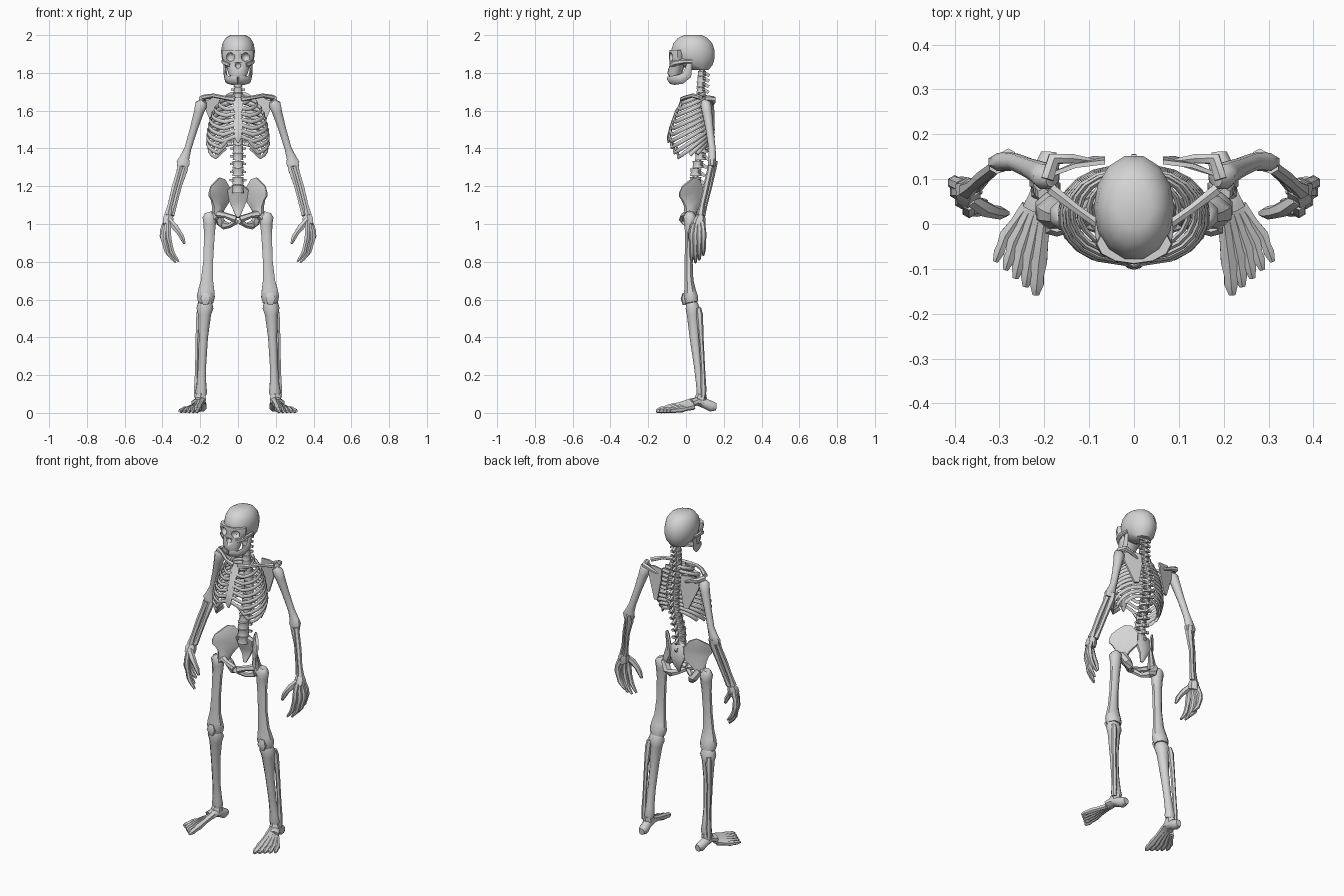
import bpy, bmesh, math
from mathutils import Vector

mat = bpy.data.materials.new("bone_grey")
mat.diffuse_color = (0.66, 0.66, 0.66, 1)


def finish(name, bm, mirror=False, angle=50):
    bmesh.ops.recalc_face_normals(bm, faces=bm.faces)
    me = bpy.data.meshes.new(name)
    bm.to_mesh(me)
    bm.free()
    me.materials.append(mat)
    ob = bpy.data.objects.new(name, me)
    bpy.context.collection.objects.link(ob)
    bpy.ops.object.select_all(action='DESELECT')
    ob.select_set(True)
    bpy.context.view_layer.objects.active = ob
    bpy.ops.object.shade_smooth_by_angle(angle=math.radians(angle))
    if mirror:
        ob.modifiers.new("mirror", 'MIRROR').use_mirror_merge = False
    return ob


def loft(bm, rings):
    vs = [[bm.verts.new(p) for p in r] for r in rings]
    n = len(vs[0])
    for a, b in zip(vs, vs[1:]):
        for k in range(n):
            bm.faces.new((a[k], a[(k + 1) % n], b[(k + 1) % n], b[k]))
    bm.faces.new(vs[0])
    bm.faces.new(vs[-1])


def tube(bm, pts, ref=(0, 1, 0), sides=6):
    """Loft ellipses along points (x, y, z, radius across, radius along ref)."""
    c = [Vector(p[:3]) for p in pts]
    ref = Vector(ref)
    rings = []
    for i, p in enumerate(pts):
        t = (c[min(i + 1, len(c) - 1)] - c[max(i - 1, 0)]).normalized()
        u = ref.cross(t).normalized()
        v = t.cross(u)
        rb = p[4] if len(p) > 4 else p[3]
        rings.append([c[i] + u * p[3] * math.cos(a) + v * rb * math.sin(a)
                      for a in (2 * math.pi * (k + .5) / sides for k in range(sides))])
    loft(bm, rings)


def bone(name, *paths, ref=(0, 1, 0), sides=6, mirror=True):
    bm = bmesh.new()
    for p in paths:
        tube(bm, p, ref, sides)
    return finish(name, bm, mirror)


def stacked(name, levels, sides=14):
    """Loft of level ovals: (z, front y, back y, half width)."""
    bm = bmesh.new()
    loft(bm, [[(w * math.cos(a), (f + b) / 2 + (b - f) / 2 * math.sin(a), z)
               for a in (2 * math.pi * k / sides for k in range(sides))]
              for z, f, b, w in levels])
    return finish(name, bm)


# Skull: cranium and face with hollow eyes and nose
cranium = stacked("cranium", [(2.0, -.01, .085, .04), (1.985, -.045, .115, .066),
    (1.955, -.07, .143, .083), (1.915, -.083, .155, .09), (1.88, -.075, .155, .086),
    (1.845, -.045, .145, .074), (1.815, .02, .12, .05)])
face = stacked("face", [(1.92, -.088, .0, .083), (1.895, -.09, .0, .086), (1.86, -.088, .0, .077),
    (1.83, -.092, -.01, .06), (1.8, -.098, -.02, .052), (1.785, -.094, -.03, .046)], 12)
bm = bmesh.new()
for x, z, r in ((-.041, 1.884, .025), (.041, 1.884, .025), (0, 1.84, .016)):
    g = bmesh.ops.create_icosphere(bm, subdivisions=2, radius=r)
    for v in g["verts"]:
        v.co = Vector((x + v.co.x, -.09 + v.co.y * 1.5, z + v.co.z))
cutter = finish("socket_cutter", bm)
cutter.hide_render = True
cutter.hide_set(True)
for ob in (cranium, face):
    m = ob.modifiers.new("sockets", 'BOOLEAN')
    m.operation = 'DIFFERENCE'
    m.object = cutter
bone("cheekbone", [(.04, -.074, 1.842, .014), (.066, -.054, 1.853, .016),
     (.079, -.02, 1.86, .01, .013), (.077, .035, 1.86, .008, .01)], ref=(0, 0, 1))
bone("jaw", [(.07, .02, 1.85, .008, .014), (.067, .006, 1.79, .009, .024),
     (.06, -.025, 1.767, .011, .026), (.042, -.068, 1.76, .012, .026),
     (0, -.085, 1.759, .012, .026)], ref=(0, -.6, .8))
stacked("teeth", [(1.795, -.092, -.03, .044), (1.765, -.088, -.03, .042)], 10)

# Spine: vertebral bodies with rear and side processes
spine = [(1.82, .085), (1.74, .078), (1.68, .08), (1.6, .1), (1.5, .108),
         (1.4, .085), (1.3, .052), (1.18, .05)]


def spine_y(z):
    for (z0, y0), (z1, y1) in zip(spine, spine[1:]):
        if z >= z1:
            return y0 + (y1 - y0) * (z0 - z) / (z0 - z1)
    return spine[-1][1]


bm = bmesh.new()
z = 1.81
while z > 1.19:
    k = (1.81 - z) / .62
    h, r, y = .028 + .018 * k, .024 + .01 * k, spine_y(z)
    tube(bm, [(0, y, z, r), (0, y, z - h * .45, r * .88), (0, y, z - h * .92, r)], sides=8)
    tube(bm, [(0, y + r * .6, z - h * .4, .011, .013), (0, y + r + .016, z - h * .9, .008, .012)],
         ref=(0, 0, 1), sides=4)
    for s in (-1, 1):
        tube(bm, [(s * .01, y + r * .5, z - h * .4, .011), (s * (r + .01), y + r * .7, z - h * .4, .008)],
             ref=(0, 0, 1), sides=4)
    z -= h
tube(bm, [(0, y, z, .016) for z, y in spine])
finish("spine", bm)

# Ribs: sloping arcs that rise again to the breastbone
widths = [.065, .1, .122, .137, .147, .154, .16, .163, .163, .155, .14, .12]
fronts = [-.02, -.04, -.055, -.066, -.076, -.084, -.088, -.088, -.08, -.07, -.05, -.03]
ends = [.86] * 7 + [.84, .8, .74, .55, .42]
bm = bmesh.new()
for i, (w, yf, e) in enumerate(zip(widths, fronts, ends)):
    zb, drop = 1.69 - .024 * i, .05 + .0105 * min(i, 9)
    yb = spine_y(zb) + .02
    pts = []
    for k in range(9):
        a = math.pi * (.06 + (e - .06) * k / 8)
        pts.append((w * math.sin(a) ** .8, (yb + yf) / 2 + (yb - yf) / 2 * math.cos(a),
                    zb - drop * (1 - math.cos(a)) / 2, .007, .011))
    if i < 7:
        pts.append((.015, yf, 1.645 - .03 * i, .007, .011))
    elif i < 10:
        x, y, zz = pts[-1][:3]
        pts.append((x * .55, y - .008, zz + .05, .006, .01))
    tube(bm, pts, ref=(0, 0, 1))
finish("ribs", bm, True)
bone("breastbone", [(0, -.015, 1.67, .026, .009), (0, -.033, 1.62, .032, .01), (0, -.05, 1.595, .024, .009),
     (0, -.08, 1.51, .029, .009), (0, -.094, 1.455, .018, .008), (0, -.092, 1.43, .006, .005)], mirror=False)

# Shoulder girdle
bone("collarbone", [(.015, -.02, 1.66, .015), (.07, -.008, 1.668, .011), (.13, .035, 1.68, .011),
     (.185, .078, 1.67, .014)], ref=(0, 0, 1))
bm = bmesh.new()
loft(bm, [[(x, y + d, z) for x, y, z in ((.065, .133, 1.665), (.13, .125, 1.67), (.185, .105, 1.645),
     (.165, .112, 1.59), (.115, .135, 1.47), (.09, .142, 1.475), (.065, .14, 1.6))] for d in (0, .01)])
finish("shoulder_blade", bm, True, 30)
bone("shoulder_ridge", [(.09, .14, 1.63, .006), (.14, .146, 1.65, .012), (.18, .145, 1.662, .016),
     (.193, .1, 1.665, .016)], ref=(0, 0, 1))

# Arms
bone("upper_arm", [(.182, .1, 1.65, .018), (.195, .105, 1.632, .034, .03), (.208, .112, 1.59, .028),
     (.235, .125, 1.5, .022), (.265, .138, 1.4, .02), (.283, .14, 1.35, .028, .021),
     (.29, .138, 1.325, .038, .022), (.293, .136, 1.305, .031, .02)], sides=8)
bone("forearm",
     [(.28, .152, 1.335, .017), (.282, .14, 1.295, .021), (.31, .125, 1.2, .014),
      (.335, .1, 1.1, .013), (.352, .085, 1.045, .017)],
     [(.306, .13, 1.305, .019), (.312, .125, 1.28, .015), (.338, .105, 1.19, .016),
      (.36, .085, 1.1, .014), (.373, .075, 1.045, .02)])
bone("wrist", [(.365, .08, 1.045, .024, .022), (.37, .075, 1.025, .032, .03), (.372, .065, .995, .028, .036)])
knuckles = [(.368, .03, .935), (.384, .05, .922), (.396, .071, .925), (.4, .092, .938)]
bm = bmesh.new()
for i, (x, y, z) in enumerate(knuckles):
    tip = (.80, .795, .81, .835)[i]
    tube(bm, [(.368 + .005 * i, .046 + .013 * i, 1.01, .016), (x, y, z + .03, .014), (x, y, z, .017),
              (x - .008, y, z - .035, .013), (x - .018, y, .4 * z + .6 * tip, .014),
              (x - .034, y, .2 * z + .8 * tip, .011), (x - .054, y, tip, .006)])
tube(bm, [(.365, .055, 1.02, .016), (.335, .035, .985, .019), (.312, .027, .955, .015),
          (.297, .025, .93, .015), (.283, .024, .895, .007)])
finish("fingers", bm, True)

# Pelvis
bone("hip_wing", [(.112, .02, 1.045, .028, .032), (.105, .026, 1.085, .022, .046), (.094, .032, 1.125, .014, .077),
     (.099, .027, 1.17, .011, .092), (.112, .018, 1.202, .012, .08), (.122, .01, 1.222, .008, .048)],
     ref=(.66, -.75, 0), sides=8)
bone("pubic_arch",
     [(.115, .012, 1.055, .022), (.065, -.012, 1.045, .015), (.012, -.018, 1.025, .02)],
     [(.115, .035, 1.055, .024), (.092, .052, 1.01, .024), (.072, .045, .993, .023), (.045, .01, .992, .014),
      (.008, -.014, 1.015, .017)], ref=(.2, .3, 1))
bone("sacrum", [(0, .055, 1.2, .035, .026), (0, .066, 1.18, .06, .025), (0, .08, 1.12, .05, .018),
     (0, .082, 1.075, .028, .013), (0, .065, 1.035, .009, .009)], sides=8, mirror=False)

# Legs
bone("thigh_bone", [(.158, .02, 1.062, .018, .022), (.152, .02, 1.04, .039, .036), (.15, .02, 1.0, .035, .03),
     (.152, .017, .93, .03, .024), (.158, .014, .8, .028, .023), (.164, .016, .7, .035, .025),
     (.168, .021, .65, .046, .033), (.17, .025, .615, .051, .041), (.171, .03, .585, .043, .037)], sides=8)
bone("thigh_ball", [(.15, .02, 1.02, .026), (.12, .018, 1.05, .027), (.1, .018, 1.06, .023)], ref=(0, 0, 1))
bone("kneecap", [(.172, -.01, .635, .015, .008), (.172, -.014, .605, .03, .014), (.173, -.009, .572, .014, .008)])
bone("shin_bone", [(.174, .03, .583, .04, .032), (.175, .035, .555, .048, .04), (.177, .037, .52, .037, .035),
     (.183, .045, .4, .026, .028), (.19, .062, .25, .023, .022), (.193, .076, .15, .027, .024),
     (.195, .08, .11, .034, .027), (.192, .08, .09, .027, .024)], sides=8)
bone("calf_bone", [(.202, .066, .555, .014), (.205, .072, .52, .018), (.213, .08, .4, .013),
     (.217, .09, .22, .012), (.219, .092, .13, .016), (.221, .092, .08, .014)])

# Feet
bone("heel", [(.19, .16, .032, .018, .02), (.192, .135, .034, .028, .03), (.197, .1, .05, .027, .028),
     (.203, .06, .062, .034, .024), (.214, .03, .052, .038, .022)], ref=(0, 0, 1), sides=8)
bone("ankle", [(.196, .082, .1, .026), (.199, .078, .075, .034), (.2, .075, .05, .028)])
bm = bmesh.new()
for i in range(5):
    f = i / 4
    a = Vector((.196 + .042 * f, .04, .06 - .028 * f))
    b = Vector((.212 + .074 * f, -.085 + .06 * f, .026 - .009 * f))
    c = Vector((.219 + .09 * f, -.158 + .074 * f, .009))
    r = .021 - .005 * f
    tube(bm, [(*a, r), (*a.lerp(b, .6), r * .8), (*b, r), (*b.lerp(c, .4), r * .75),
              (*b.lerp(c, .65), r * .85), (*c, r * .4)], ref=(0, 0, 1))
finish("toes", bm, True)
